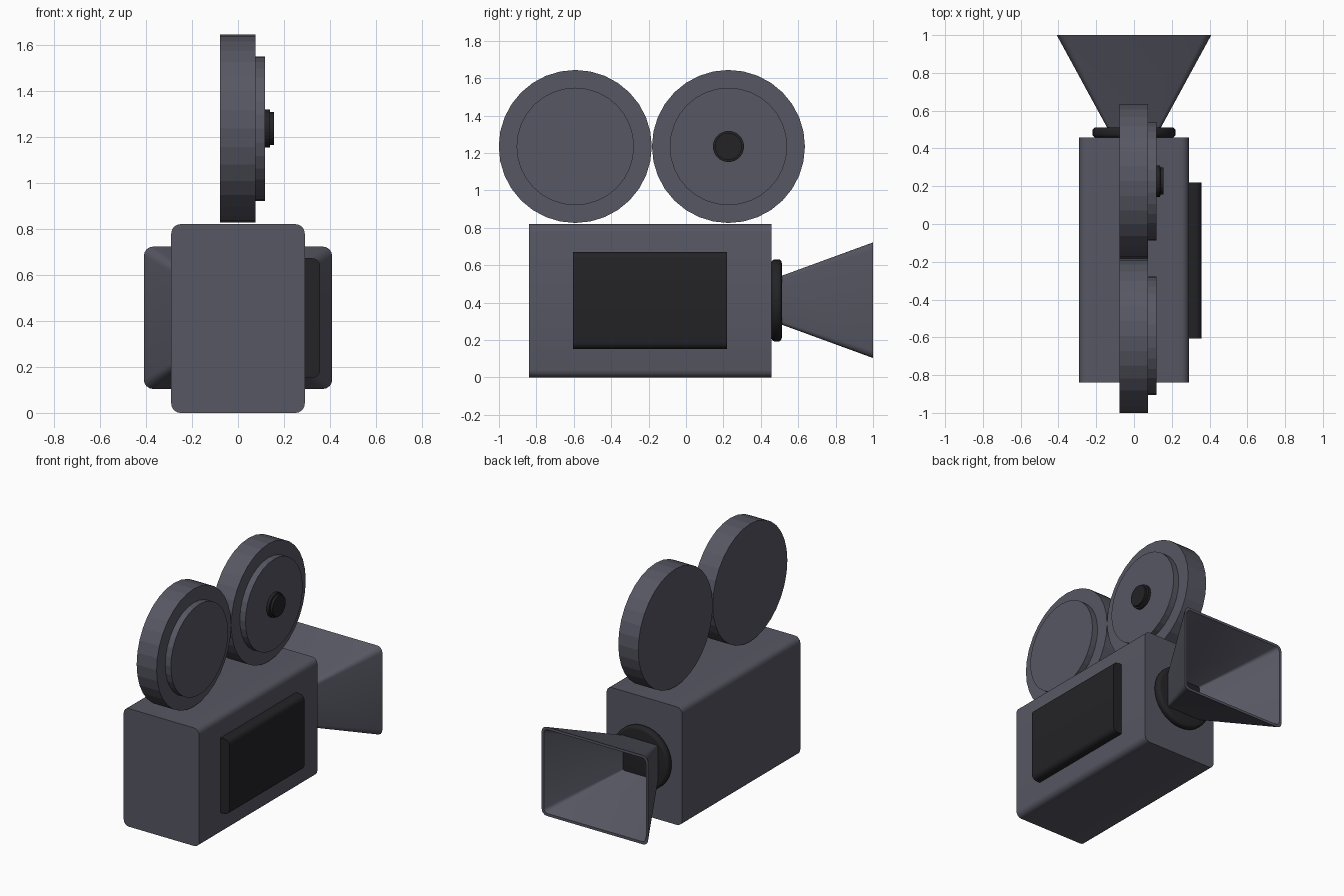
import bpy, math
from mathutils import Vector

if "Cube" in bpy.data.objects:
    bpy.data.objects.remove(bpy.data.objects["Cube"])


def material(name, rgb):
    m = bpy.data.materials.new(name)
    m.diffuse_color = (*rgb, 1)
    m.use_nodes = True
    m.node_tree.nodes["Principled BSDF"].inputs["Base Color"].default_value = m.diffuse_color
    return m


GREY = material("slate_grey", (0.095, 0.095, 0.125))
DARK = material("near_black", (0.017, 0.017, 0.02))


def round_rect(w, h, r, seg=4):
    # half width, half height, corner radius
    pts = []
    for k, (sx, sz) in enumerate([(1, 1), (-1, 1), (-1, -1), (1, -1)]):
        for i in range(seg + 1):
            a = math.pi / 2 * (k + i / seg)
            pts.append((sx * (w - r) + r * math.cos(a), sz * (h - r) + r * math.sin(a)))
    return pts


def circle(r, n):
    return [(r * math.cos(2 * math.pi * i / n), r * math.sin(2 * math.pi * i / n)) for i in range(n)]


def loft(name, sections, axis, centre, mat, closed=False, smooth=None):
    # skin matching 2D loops placed at distances along the x or y axis
    n, m = len(sections[0][1]), len(sections)
    verts = []
    for d, loop in sections:
        for a, b in loop:
            verts.append(Vector((d, a, b) if axis == 'X' else (a, d, b)) + Vector(centre))
    faces = []
    for s in range(m if closed else m - 1):
        t = (s + 1) % m
        for i in range(n):
            j = (i + 1) % n
            f = (s * n + i, s * n + j, t * n + j, t * n + i)
            faces.append(f if axis == 'X' else f[::-1])
    if not closed:
        first, last = list(range(n)), list(range((m - 1) * n, m * n))
        faces += [first[::-1], last] if axis == 'X' else [first, last[::-1]]
    me = bpy.data.meshes.new(name)
    me.from_pydata(verts, [], faces)
    me.materials.append(mat)
    ob = bpy.data.objects.new(name, me)
    bpy.context.collection.objects.link(ob)
    if smooth:
        bpy.context.view_layer.objects.active = ob
        ob.select_set(True)
        bpy.ops.object.shade_smooth_by_angle(angle=math.radians(smooth))
        ob.select_set(False)
    return ob


# Camera body and raised side panel
body = round_rect(0.29, 0.41, 0.04)
loft("camera_body", [(-0.84, body), (0.457, body)], 'Y', (0, 0, 0.41), GREY, smooth=35)
panel = round_rect(0.09, 0.26, 0.035)
loft("side_panel", [(-0.605, panel), (0.22, panel)], 'Y', (0.267, 0, 0.412), DARK, smooth=35)

# Film reels with raised covers
for name, y in (("rear", -0.592), ("front", 0.227)):
    disc, cover = circle(0.409, 32), circle(0.314, 32)
    loft(name + "_reel", [(-0.078, disc), (0.075, disc)], 'X', (0, y, 1.235), GREY)
    loft(name + "_reel_cover", [(0.07, cover), (0.118, cover)], 'X', (0, y, 1.235), GREY)

# Hub knob on the front reel
loft("reel_knob", [(0.11, circle(0.083, 32)), (0.138, circle(0.083, 32)),
                   (0.14, circle(0.072, 32)), (0.157, circle(0.072, 32))],
     'X', (0, 0.227, 1.235), DARK)

# Lens ring with rounded rim
B = 0.02
ring = [(0.45, circle(0.22 - B, 32))]
for y0, start in ((0.457 + B, -90), (0.512 - B, 0)):
    for i in range(5):
        a = math.radians(start + 90 * i / 4)
        ring.append((y0 + B * math.sin(a), circle(0.22 - B + B * math.cos(a), 32)))
loft("lens_ring", ring, 'Y', (0, 0, 0.412), DARK, smooth=35)

# Flared lens hood, open at both ends
loft("lens_hood", [(0.51, round_rect(0.142, 0.13, 0.018)), (1.0, round_rect(0.409, 0.309, 0.04)),
                   (1.0, round_rect(0.391, 0.291, 0.028)), (0.513, round_rect(0.124, 0.112, 0.01))],
     'Y', (0, 0, 0.413), GREY, closed=True, smooth=35)
